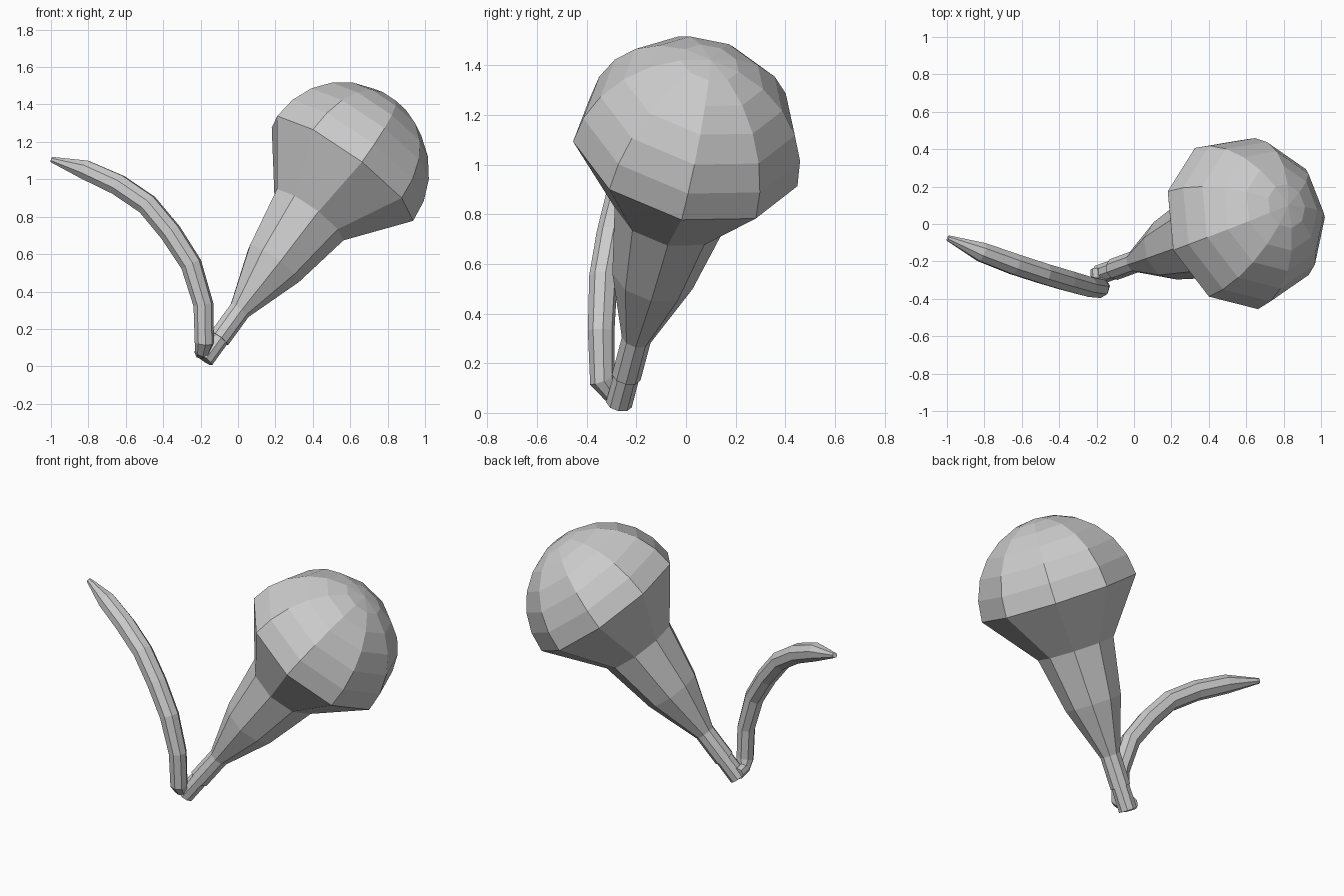
import bpy, bmesh
from math import sin, cos, pi, radians
from mathutils import Vector

if "Cube" in bpy.data.objects:
    bpy.data.objects.remove(bpy.data.objects["Cube"])


def loft(name, centres, radii, sides, ref, directions=None):
    """Skin flat-shaded rings along a path; a zero radius makes a pole."""
    pts = [Vector(c) for c in centres]
    bm = bmesh.new()
    u = Vector(ref)
    rings = []
    for i, (p, r) in enumerate(zip(pts, radii)):
        if directions:
            t = directions
        else:
            a = (p - pts[i - 1]).normalized() if i else Vector()
            b = (pts[i + 1] - p).normalized() if i < len(pts) - 1 else Vector()
            t = (a + b).normalized()
        u = (u - t * u.dot(t)).normalized()
        w = t.cross(u)
        if r == 0:
            rings.append([bm.verts.new(p)])
        else:
            rings.append([bm.verts.new(p + r * (cos(k * 2 * pi / sides) * u + sin(k * 2 * pi / sides) * w))
                          for k in range(sides)])
    for a, b in zip(rings, rings[1:]):
        for k in range(sides):
            n = (k + 1) % sides
            if len(b) == 1:
                bm.faces.new((a[k], a[n], b[0]))
            else:
                bm.faces.new((a[k], a[n], b[n], b[k]))
    bm.faces.new(rings[0][::-1])
    if len(rings[-1]) > 1:
        bm.faces.new(rings[-1])
    bmesh.ops.recalc_face_normals(bm, faces=bm.faces)
    me = bpy.data.meshes.new(name)
    bm.to_mesh(me)
    bm.free()
    ob = bpy.data.objects.new(name, me)
    bpy.context.collection.objects.link(ob)
    return ob


base = Vector((-0.182, -0.27, 0.038))
axis = Vector((0.575, 0.211, 0.791)).normalized()
ref = (0.104, -0.45, 0.037)

# Short stem stub under the bulb
stub = [(0, 0.054), (0.17, 0.053)]
loft("stem", [base + axis * t for t, r in stub], [r for t, r in stub], 9, ref, axis)

# Flared neck and hemispherical bulb
profile = [(0.14, 0.06), (0.33, 0.06), (0.645, 0.168), (0.973, 0.23)]
R, T = 0.47, 1.281
profile += [(T + R * sin(radians(a)), R * cos(radians(a))) for a in range(0, 90, 15)]
profile.append((T + R, 0))
loft("bulb", [base + axis * t for t, r in profile], [r for t, r in profile], 9, ref, axis)

# Curved side shoot, pinched at the stem and at the tip
path = [(-0.195, -0.24, 0.075), (-0.19, -0.305, 0.085), (-0.18, -0.337, 0.13),
        (-0.185, -0.342, 0.33), (-0.25, -0.333, 0.545), (-0.36, -0.302, 0.715),
        (-0.485, -0.265, 0.865), (-0.64, -0.215, 0.97), (-0.815, -0.15, 1.05),
        (-0.995, -0.075, 1.105)]
radii = [0.038, 0.04, 0.052, 0.054, 0.058, 0.06, 0.06, 0.06, 0.055, 0.016]
loft("side_shoot", path, radii, 8, (1, 0, 0))
